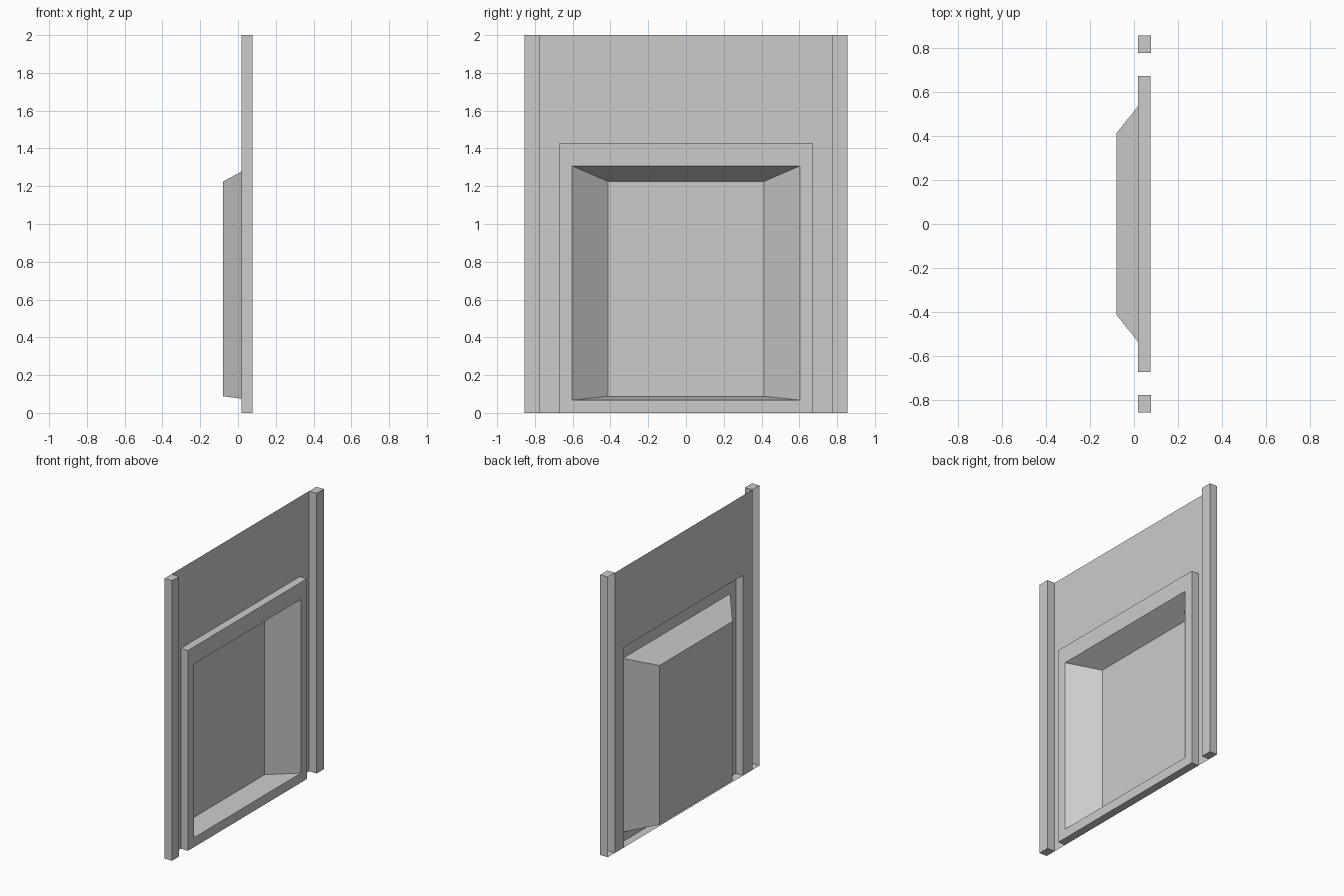
import bpy

if "Cube" in bpy.data.objects:
    bpy.data.objects.remove(bpy.data.objects["Cube"])

BACK, WALL, FRONT = -0.079, 0.018, 0.078   # depth planes along x
FRAME_X = 0.075


def add_mesh(name, verts, faces):
    me = bpy.data.meshes.new(name)
    me.from_pydata(verts, [], faces)
    me.update()
    ob = bpy.data.objects.new(name, me)
    bpy.context.collection.objects.link(ob)
    return ob


def ring(x, y0, y1, z0, z1):
    """Rectangle facing +x, counter-clockwise."""
    return [(x, y0, z0), (x, y1, z0), (x, y1, z1), (x, y0, z1)]


def nested(name, rings, cap=True):
    """Skin consecutive rectangles, closing the last one."""
    verts = [v for r in rings for v in r]
    faces = []
    for k in range(len(rings) - 1):
        a, b = 4 * k, 4 * k + 4
        faces += [(a + i, a + (i + 1) % 4, b + (i + 1) % 4, b + i) for i in range(4)]
    if cap:
        n = len(verts)
        faces.append((n - 4, n - 3, n - 2, n - 1))
    return add_mesh(name, verts, faces)


# Side posts, open at the rear
for name, y0, y1 in (("left_post", -0.856, -0.776), ("right_post", 0.776, 0.856)):
    nested(name, [ring(WALL, y0, y1, 0, 2), ring(FRONT, y0, y1, 0, 2)])

# Flat wall sheet with a doorway cut for the frame
w, d, h = 0.776, 0.671, 1.43
add_mesh("wall_panel",
         [(WALL, y, z) for y, z in ((-w, 0), (-d, 0), (-d, h), (d, h),
                                    (d, 0), (w, 0), (w, 2), (-w, 2))],
         [(0, 1, 2, 7), (2, 3, 6, 7), (3, 4, 5, 6)])

# Raised frame with a tapered recess running through the wall
nested("recessed_frame", [
    ring(WALL, -d, d, 0, h),
    ring(FRAME_X, -d, d, 0, h),
    ring(FRAME_X, -0.604, 0.604, 0.068, 1.308),
    ring(BACK, -0.413, 0.413, 0.088, 1.225),
])
